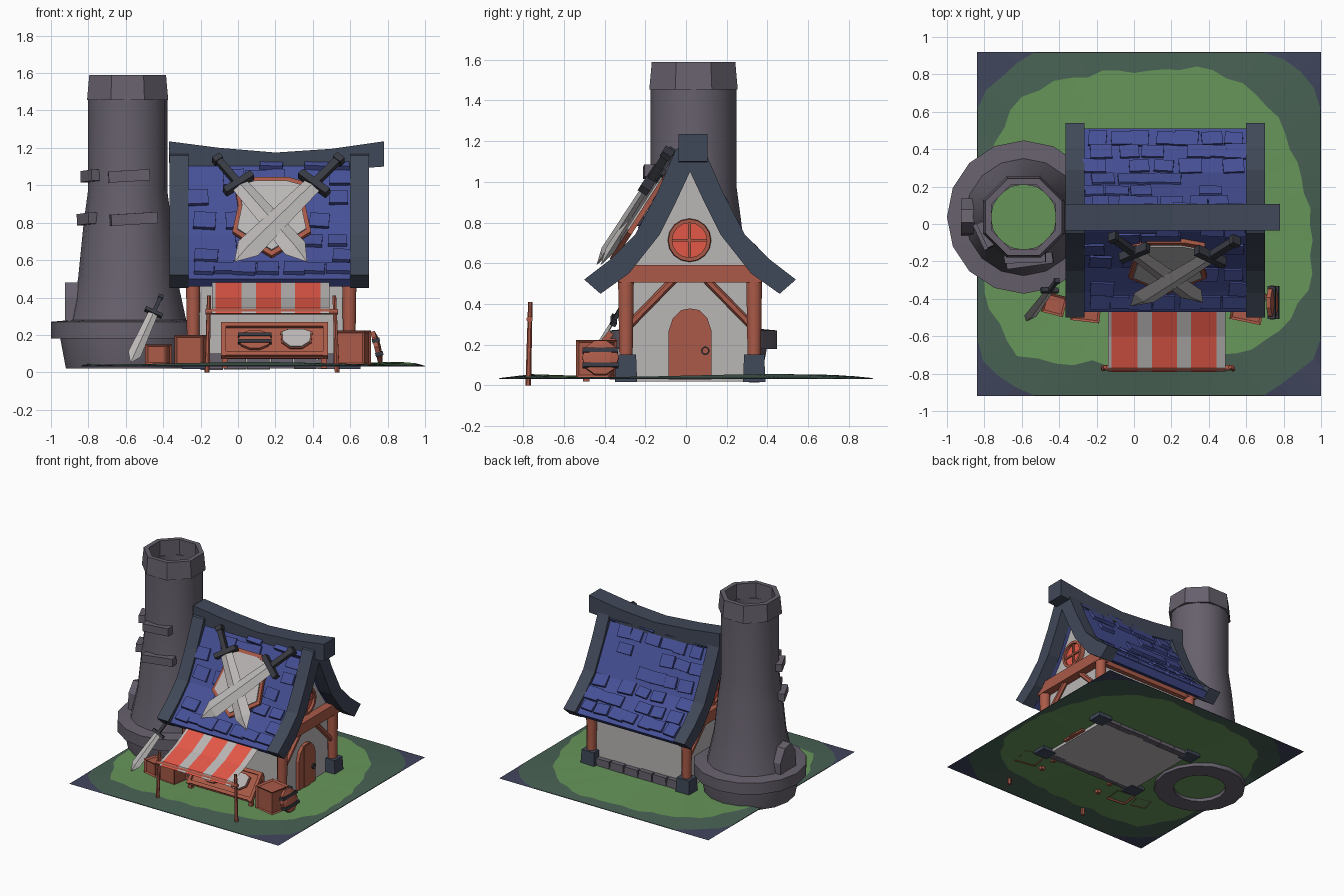
import bpy, bmesh, math, random
from mathutils import Matrix, Vector

if "Cube" in bpy.data.objects:
    bpy.data.objects.remove(bpy.data.objects["Cube"])
random.seed(4)

def material(name, r, g, b):
    m = bpy.data.materials.new(name)
    m.diffuse_color = [(c / 255 / 12.92 if c < 11 else ((c / 255 + .055) / 1.055) ** 2.4) for c in (r, g, b)] + [1]
    m.use_nodes = True
    m.node_tree.nodes["Principled BSDF"].inputs["Base Color"].default_value = m.diffuse_color
    return m

WALL = material("pale_grey", 186, 182, 182)
RED = material("bright_red", 228, 88, 72)
WOOD = material("red_wood", 170, 90, 72)
TRIM = material("dark_slate", 64, 72, 88)
STONE = material("purple_stone", 102, 96, 108)
BLUE = material("roof_blue", 70, 80, 150)
GRASS = material("grass_green", 103, 150, 90)
MOSS = material("dark_green", 72, 97, 84)
NAVY = material("navy_ground", 64, 69, 92)
IRON = material("dark_iron", 56, 58, 66)

def finish(name, bm, mats, matrix=None, smooth=False, normals=True):
    if matrix:
        bm.transform(matrix)
    if normals:
        bmesh.ops.recalc_face_normals(bm, faces=bm.faces)
    me = bpy.data.meshes.new(name)
    bm.to_mesh(me)
    bm.free()
    for m in (mats if isinstance(mats, list) else [mats]):
        me.materials.append(m)
    ob = bpy.data.objects.new(name, me)
    bpy.context.collection.objects.link(ob)
    if smooth:
        bpy.ops.object.select_all(action='DESELECT')
        ob.select_set(True)
        bpy.context.view_layer.objects.active = ob
        bpy.ops.object.shade_smooth_by_angle(angle=math.radians(50))
    return ob

def frame(origin, x, y, z):
    return Matrix.Translation(origin) @ Matrix((x, y, z)).transposed().to_4x4()

def box(name, c, s, mat, rot=None, taper=1.0, inset=0):
    bm = bmesh.new()
    bmesh.ops.create_cube(bm, size=1)
    for v in bm.verts:
        k = taper if v.co.z > 0 else 1
        v.co = Vector((v.co.x * s[0] * k, v.co.y * s[1] * k, v.co.z * s[2]))
    if inset:
        bmesh.ops.inset_individual(bm, faces=bm.faces[:], thickness=inset, depth=-inset * .6)
    return finish(name, bm, mat, Matrix.Translation(c) @ (rot.to_4x4() if rot else Matrix()))

def prism(name, pts, depth, mat, matrix):
    bm = bmesh.new()
    f = bm.faces.new([bm.verts.new((p[0], p[1], 0)) for p in pts])
    r = bmesh.ops.extrude_face_region(bm, geom=[f])
    for v in r["geom"]:
        if isinstance(v, bmesh.types.BMVert):
            v.co.z += depth
    return finish(name, bm, mat, matrix)

def lathe(name, prof, n, mat, matrix, closed=False, smooth=True, turn=0.0):
    bm = bmesh.new()
    rings = [[bm.verts.new((r * math.cos(2 * math.pi * (i + turn) / n), r * math.sin(2 * math.pi * (i + turn) / n), z))
              for i in range(n)] for r, z in prof]
    for a, b in zip(rings, rings[1:] + (rings[:1] if closed else [])):
        for i in range(n):
            bm.faces.new((a[i], a[(i + 1) % n], b[(i + 1) % n], b[i]))
    bmesh.ops.remove_doubles(bm, verts=bm.verts, dist=1e-5)
    return finish(name, bm, mat, matrix, smooth)

def rod(name, a, b, r, mat, n=8, r2=None):
    a, b = Vector(a), Vector(b)
    q = (b - a).to_track_quat('Z', 'Y').to_matrix().to_4x4()
    L = (b - a).length
    return lathe(name, [(0, 0), (r, 0), (r2 or r, L), (0, L)], n, mat, Matrix.Translation(a) @ q, turn=.5)

X, Y, Z = Vector((1, 0, 0)), Vector((0, 1, 0)), Vector((0, 0, 1))
HY = 0.02                                   # centre line of the house
def gable(x):                               # local (y, z) profile pushed along +x
    return frame((x, HY, 0), Y, Z, X)
def mirrored(half):
    return half + [(-d, z) for d, z in reversed(half) if d > 0]

# ground sheet: grass patch, dark ring, navy corners
RAD = [.86, .85, .9, .89, .81, .86, .96, .92, .88, .95, .99, .8, .75, .77, .89, .92]
bm = bmesh.new()
N = 64
rings = []
for i in range(N):
    a = 2 * math.pi * i / N
    k = i / 4
    r = RAD[int(k)] * (1 - k % 1) + RAD[(int(k) + 1) % 16] * (k % 1) + .012 * math.sin(i * 2.1)
    d = .919 / max(abs(math.cos(a)), abs(math.sin(a)))
    pts = [(r * .5, .042), (min(r, d * .97), .048 + .007 * math.sin(a * 3)),
           (min(1.13 + .02 * math.sin(i), d * .998), .036), (d, .032)]
    rings.append([bm.verts.new((.08 + q * math.cos(a), q * math.sin(a), z)) for q, z in pts])
mid = bm.verts.new((.08, 0, .042))
for i in range(N):
    a, b = rings[i], rings[(i + 1) % N]
    bm.faces.new((mid, a[0], b[0]))
    for j in range(3):
        bm.faces.new((a[j], a[j + 1], b[j + 1], b[j])).material_index = j
finish("ground", bm, [GRASS, MOSS, NAVY], normals=False)

# chimney tower
C = Vector((-.59, .037, 0))
T = Matrix.Translation(C)
lathe("chimney_body", [(.33, .02), (.36, .18), (.36, .25), (.315, .27), (.265, .5), (.235, .8), (.212, .97), (.212, 1.47),
                       (.175, 1.47), (.185, .8), (.19, .02)], 16, STONE, T, True)
lathe("chimney_base_ring", [(.34, .18), (.41, .18), (.41, .27), (.3, .28)], 16, STONE, T, True)
lathe("chimney_rim", [(.235, 1.455), (.222, 1.59), (.185, 1.59), (.185, 1.455)], 8, STONE, T, True, False, .5)
for i, (ang, z, r, w) in enumerate([(-82, .82, .235, .25), (-88, 1.05, .215, .22), (205, .82, .235, .15), (205, 1.05, .215, .14)]):
    R = Matrix.Rotation(math.radians(ang), 3, 'Z')
    box(f"chimney_brick_{i}", C + R @ Vector((r, 0, z)), (.06, w, .06), STONE, R @ Matrix.Rotation(.06, 3, 'X'))
prism("chimney_patch", [(-.1, .26), (.1, .26), (.1, .36), (.04, .46), (-.03, .48), (-.09, .4)], .09, STONE,
      frame((-.925, .037, 0), Y, Z, X))

# house walls, foundation, timber frame
prism("house_walls", mirrored([(0, 1.08), (.16, .76), (.3, .56), (.3, .02)]), .8, WALL, gable(-.23))
for s in (-1, 1):
    y = HY + s * .315
    for i in range(6):
        box("foundation_stone", (-.14 + i * .125, y, .06), (.122, .05, .075 + .02 * random.random()), STONE, taper=.93)
    box("eave_beam", (.18, y - s * .005, .52), (.86, .05, .05), WOOD)
    for x in (-.24, .595):
        box("post_footing", (x, y, .085), (.12, .11, .135), TRIM, taper=.9)
        rod("corner_post", (x, y, .12), (x, y, .53), .035, WOOD, 8, .042)
        rod("corner_brace", (x, y - s * .02, .3), (x, HY + s * .08, .52), .02, WOOD, 6)
for x, s in ((-.24, -1), (.595, 1)):
    box("gable_beam", (x, HY, .548), (.08, .7, .085), WOOD)
    wx = .17 + s * .4
    M = frame((wx, HY - .003, .713), Y, Z * s, X * s)
    lathe("window_frame", [(.085, -.01), (.108, -.01), (.104, .035), (.085, .035)], 16, WOOD, M, True)
    lathe("window_glass", [(.09, 0), (.09, .015), (0, .015)], 16, RED, M)
    for size in ((.02, .17, .014), (.02, .014, .17)):
        box("window_bar", (wx + s * .016, HY - .003, .713), size, WOOD)

# arched door
prism("door", [(-.105, .03), (.105, .03), (.105, .27), (.085, .33), (.045, .37), (0, .378), (-.045, .37), (-.085, .33), (-.105, .27)],
      .03, WOOD, gable(.565))
box("door_plank", (.596, HY - .005, .2), (.008, .07, .33), WOOD)
lathe("door_handle", [(.014, 0), (.021, 0), (.021, .01), (.014, .01)], 10, IRON, frame((.595, .095, .17), Y, Z, X), True)

# roof slab, gable trim, ridge
ROOF = [(0, 1.15), (.06, 1.1), (.15, .93), (.255, .73), (.38, .6), (.49, .5)]
def roof_profile(outer, inner):
    return outer + inner + [(-d, z) for d, z in reversed(inner[:-1])] + [(-d, z) for d, z in reversed(outer[1:])]
prism("roof", roof_profile(ROOF, [(.45, .46), (.3, .55), (.17, .73), (.08, .9), (0, 1.06)]), .88, BLUE, gable(-.27))
for x in (-.365, .6):
    prism("gable_trim", roof_profile([(0, 1.19), (.07, 1.16), (.16, .95), (.27, .74), (.39, .62), (.52, .52)],
                                     [(.44, .45), (.3, .55), (.15, .74), (.07, .9), (0, 1.05)]), .1, TRIM, gable(x))
prism("ridge_beam", [(-.37, 1.235), (-.1, 1.2), (.2, 1.175), (.5, 1.195), (.78, 1.235),
                     (.78, 1.1), (.5, 1.08), (.2, 1.065), (-.1, 1.08), (-.37, 1.12)], .142, TRIM, frame((0, .106, 0), X, Z, -Y))

# raised roof tiles on both slopes
for s in (-1, 1):
    for row in range(7):
        t = .75 + row * .62
        i = min(int(t), 4)
        p, q = Vector(ROOF[i]), Vector(ROOF[i + 1])
        c = p.lerp(q, t - i)
        d = (q - p).normalized()
        down = Vector((0, s * d.x, d.y))
        for col in range(7):
            if row < 6 and random.random() < .42:
                continue
            x = -.2 + col * .122 + (row % 2) * .04 + random.uniform(-.02, .02)
            w = random.uniform(.09, .13)
            x = min(x, .6 - w / 2)
            R = Matrix((X, down, X.cross(down))).transposed()
            R = R @ Matrix.Rotation(random.uniform(-.08, .08), 3, 'Z') @ Matrix.Rotation(s * .1, 3, 'X')
            box("roof_tile", (x, HY + s * c.x, c.y), (w, random.uniform(.075, .1), .034), BLUE, R)

# swords
def sword(name, tip, end, normal):
    tip, end = Vector(tip), Vector(end)
    z = (end - tip).normalized()
    x = Vector(normal).cross(z).normalized()
    M = frame(tip, x, z.cross(x), z)
    L = (end - tip).length
    bm = M @ Matrix.Diagonal((1, .35, 1, 1))
    lathe(name + "_blade", [(0, 0), (.08 * L, .13 * L), (.058 * L, .74 * L), (0, .74 * L)], 4, WALL, bm, smooth=False)
    R = M.to_3x3()
    box(name + "_guard", M @ Vector((0, 0, .75 * L)), (.22 * L, .06 * L, .045 * L), IRON, R)
    box(name + "_grip", M @ Vector((0, 0, .87 * L)), (.045 * L, .045 * L, .22 * L), IRON, R)
    box(name + "_pommel", M @ Vector((0, 0, .98 * L)), (.06 * L, .06 * L, .04 * L), IRON, R)

def slope(c, k):                            # front-view (x, z) on a leaning plane
    return frame((0, c, 0), X, Vector((0, k, 1)), Vector((0, -1, k)).normalized())
S = slope(-.75, .65)
SH = [(-.02, 1.0), (.08, 1.03), (.27, 1.03), (.38, 1.0), (.36, .88), (.39, .74), (.28, .67), (.18, .61), (.08, .67), (-.03, .74), (0, .88)]
def shrink(pts, k, c):
    return [(c[0] + (x - c[0]) * k, c[1] + (y - c[1]) * k) for x, y in pts]
prism("roof_shield_frame", SH, .025, WOOD, S)
prism("roof_shield_face", shrink(SH, .88, (.18, .84)), .034, WALL, S)
n = Vector((0, -1, .65))
sword("left_sword", (.37, -.42, .59), (-.12, -.065, 1.15), n)
sword("right_sword", (-.02, -.44, .59), (.55, -.085, 1.15), n)
sword("leaning_sword", (-.575, -.52, .05), (-.41, -.3, .41), (.2, -1, .5))

# striped awning with poles
xs = [-.14, -.12, .02, .095, .23, .305, .44, .49]
bm = bmesh.new()
path = [(-.4, .505), (-.6, .4), (-.77, .345), (-.79, .315)]
cols = [[bm.verts.new((x, y, z)) for y, z in path] for x in xs]
for i in range(7):
    for j in range(3):
        bm.faces.new((cols[i][j], cols[i][j + 1], cols[i + 1][j + 1], cols[i + 1][j])).material_index = i % 2
finish("awning", bm, [WALL, RED], normals=False)
rod("awning_bar", (-.175, -.768, .325), (.535, -.768, .325), .016, WOOD)
for x, l in ((-.155, .01), (.515, -.015)):
    rod("awning_pole", (x - l, -.775, 0), (x, -.765, .41), .014, WOOD, 6, .011)

# display table with goods
D = slope(-.556, .8)
prism("table_board", [(-.09, .07), (.48, .07), (.48, .25), (-.09, .25)], .012, WOOD, D)
for a, b in (((-.09, .075), (.48, .095)), ((-.09, .23), (.48, .25)), ((-.09, .07), (-.065, .25)), ((.455, .07), (.48, .25))):
    prism("table_rim", [a, (b[0], a[1]), b, (a[0], b[1])], .03, WOOD, D)
for x in (-.07, .46):
    box("table_front_leg", (x, -.49, .055), (.03, .03, .07), WOOD)
    box("table_back_leg", (x, -.36, .13), (.03, .03, .2), WOOD)
OV = [(.09 + .09 * math.cos(i * math.pi / 5), .16 + .05 * math.sin(i * math.pi / 5)) for i in range(10)]
prism("table_round_shield", OV, .03, WOOD, D)
for z in (.14, .175):
    prism("table_shield_band", [(0, z), (.18, z), (.18, z + .014), (0, z + .014)], .037, IRON, D)
KITE = [(.235, .2), (.27, .213), (.35, .213), (.39, .2), (.385, .15), (.34, .122), (.28, .122), (.24, .15)]
prism("table_kite_rim", shrink(KITE, 1.1, (.31, .167)), .022, WOOD, D)
prism("table_kite_shield", KITE, .03, WALL, D)

# crates and the banded shield leaning on one
for i, (c, s, a) in enumerate([((.61, -.44, .13), (.17, .17, .185), -.2), ((-.255, -.45, .117), (.155, .145, .165), -.12),
                               ((-.425, -.43, .095), (.12, .11, .11), -.25)]):
    box(f"crate_{i}", c, s, WOOD, Matrix.Rotation(a, 3, 'Z'), inset=.018)
lean = Vector((-.25, 0, 1)).normalized()
M = frame((.74, -.42, .135), Y, lean, Y.cross(lean))
lathe("leaning_shield", [(0, -.012), (.09, -.012), (.09, .012), (.05, .022), (0, .024)], 10, WOOD, M, smooth=False)
for v in (-.04, .035):
    box("leaning_shield_band", M @ Vector((0, v, .006)), (.175, .022, .042), IRON, M.to_3x3())
